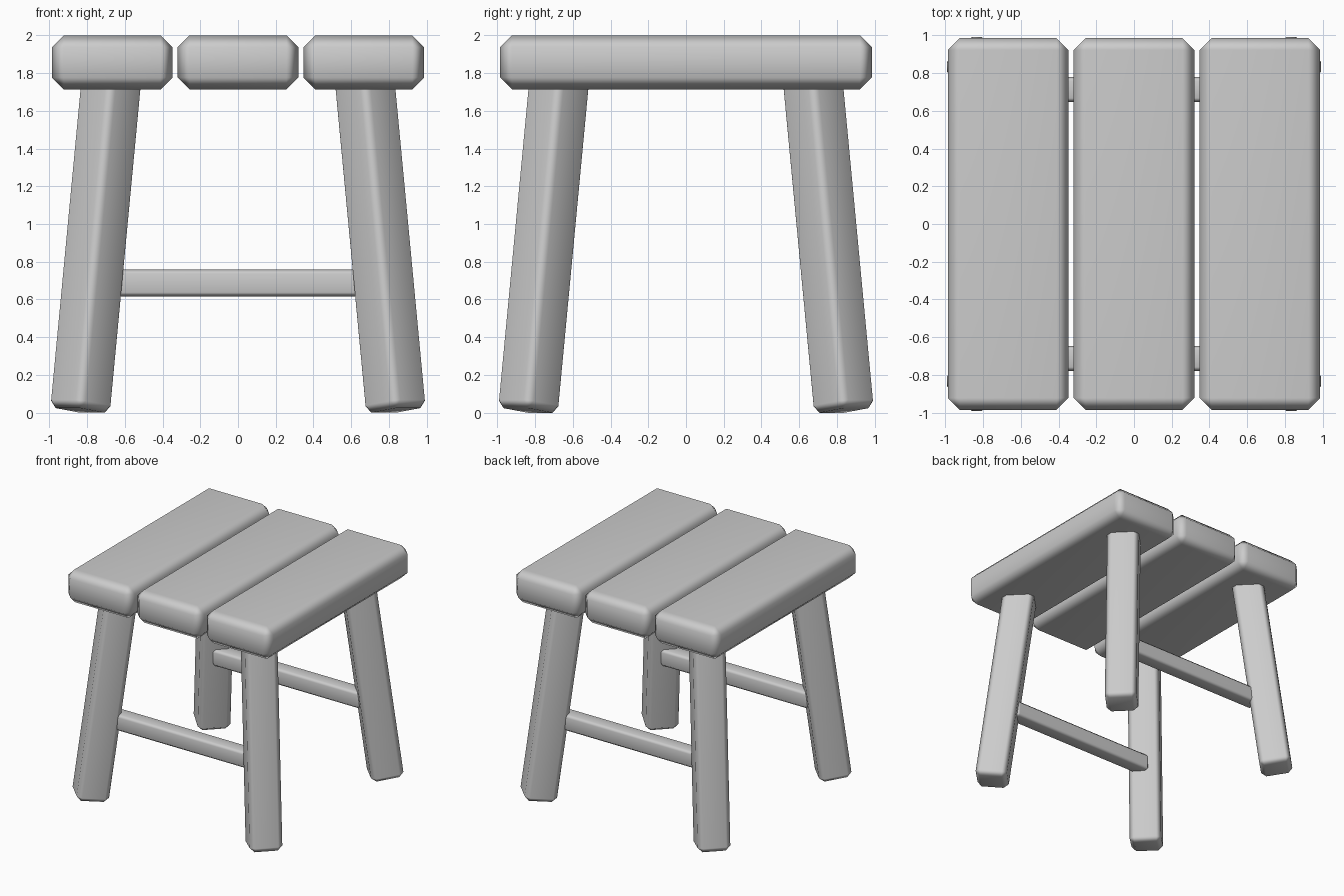
import bpy
from math import sqrt
from mathutils import Vector, Matrix

if "Cube" in bpy.data.objects:
    bpy.data.objects.remove(bpy.data.objects["Cube"])


def box(name, size, bevel, matrix):
    """Chamfered block with soft shading on the chamfers."""
    bpy.ops.mesh.primitive_cube_add(size=1)
    ob = bpy.context.object
    ob.name = name
    ob.data.transform(Matrix.Diagonal((*size, 1)))
    ob.matrix_world = matrix
    bpy.ops.object.shade_smooth()
    mod = ob.modifiers.new("chamfer", 'BEVEL')
    mod.width = bevel
    mod.segments = 1
    mod.limit_method = 'NONE'
    normals = ob.modifiers.new("normals", 'WEIGHTED_NORMAL')
    normals.keep_sharp = True
    return ob


# Seat: three thick planks running front to back
for name, x in (("left", -0.667), ("middle", 0), ("right", 0.667)):
    box(f"seat_plank_{name}", (0.64, 1.97, 0.287), 0.063,
        Matrix.Translation((x, 0, 1.8565)))

# Legs: square posts turned to the diagonal and splayed outwards
for side, sx in (("left", -1), ("right", 1)):
    for end, sy in (("front", -1), ("back", 1)):
        foot = Vector((sx * 0.837, sy * 0.837, 0.012))
        top = Vector((sx * 0.668, sy * 0.668, 1.8))
        up = (top - foot).normalized()
        across = Vector((-sy, sx, 0)) / sqrt(2)
        across *= sx * sy
        out = across.cross(up)
        rot = Matrix((out, up.cross(out), up)).transposed().to_4x4()
        box(f"{end}_{side}_leg", (0.262, 0.262, (top - foot).length), 0.039,
            Matrix.Translation((foot + top) / 2) @ rot)

# Rails joining the legs at the front and back
for end, sy in (("front", -1), ("back", 1)):
    box(f"{end}_rail", (1.42, 0.135, 0.143), 0.022,
        Matrix.Translation((0, sy * 0.713, 0.687)))
